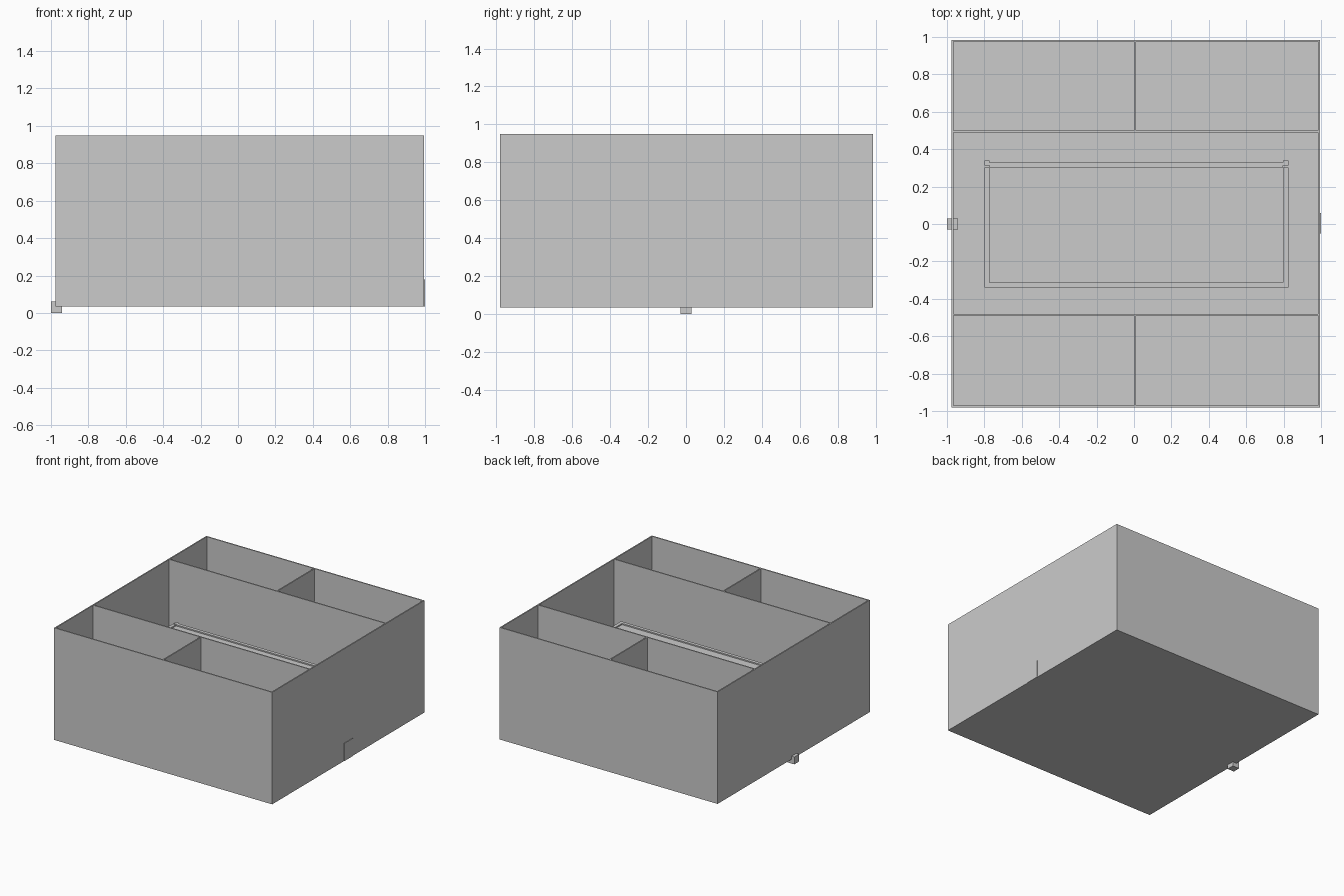
import bpy

if "Cube" in bpy.data.objects:
    bpy.data.objects.remove(bpy.data.objects["Cube"])


def box(name, x0, x1, y0, y1, z0, z1):
    """Axis-aligned box given by its limits."""
    bpy.ops.mesh.primitive_cube_add(size=1)
    ob = bpy.context.object
    ob.name = name
    ob.location = ((x0 + x1) / 2, (y0 + y1) / 2, (z0 + z1) / 2)
    ob.scale = (x1 - x0, y1 - y0, z1 - z0)
    bpy.ops.object.transform_apply(location=True, rotation=True, scale=True)
    return ob


X0, X1, Y0, Y1 = -0.975, 0.995, -0.98, 0.985
BASE, TOP, T = 0.035, 0.95, 0.01

# Floor and outer walls
box("floor", X0, X1, Y0, Y1, BASE, BASE + T)
box("front_wall", X0, X1, Y0, Y0 + T, BASE, TOP)
box("back_wall", X0, X1, Y1 - T, Y1, BASE, TOP)
box("left_wall", X0, X0 + T, Y0 + T, Y1 - T, BASE, TOP)
box("right_wall", X1 - T, X1, Y0 + T, Y1 - T, BASE, TOP)

# Two long partitions, each side room split in half
box("front_partition", X0 + T, X1 - T, -0.49, -0.48, BASE + T, TOP)
box("back_partition", X0 + T, X1 - T, 0.49, 0.50, BASE + T, TOP)
box("front_divider", 0.0, T, Y0 + T, -0.49, BASE + T, TOP)
box("back_divider", 0.0, T, 0.50, Y1 - T, BASE + T, TOP)

# Long table in the middle room: panel, rails and corner legs
TX0, TX1, TY0, TY1, TZ, R = -0.80, 0.825, -0.34, 0.33, 0.54, 0.028
box("table_panel", TX0 + R, TX1 - R, TY0 + R, TY1 - R, TZ - 0.03, TZ - 0.01)
box("table_rail_front", TX0 + R, TX1 - R, TY0, TY0 + R, TZ - 0.05, TZ)
box("table_rail_back", TX0 + R, TX1 - R, TY1 - R, TY1, TZ - 0.05, TZ)
box("table_rail_left", TX0, TX0 + R, TY0 + R, TY1 - R, TZ - 0.05, TZ)
box("table_rail_right", TX1 - R, TX1, TY0 + R, TY1 - R, TZ - 0.05, TZ)
for x in (TX0, TX1 - R):
    for y in (TY0, TY1 - R + 0.01):
        box("table_leg", x, x + R, y, y + R, BASE + T, TZ)

# Small hatch on the right wall, small block under the left wall
box("hatch", X1, X1 + 0.004, -0.05, 0.06, BASE, 0.18)
box("step_block", -1.0, -0.94, -0.03, 0.03, 0.0, 0.06)
